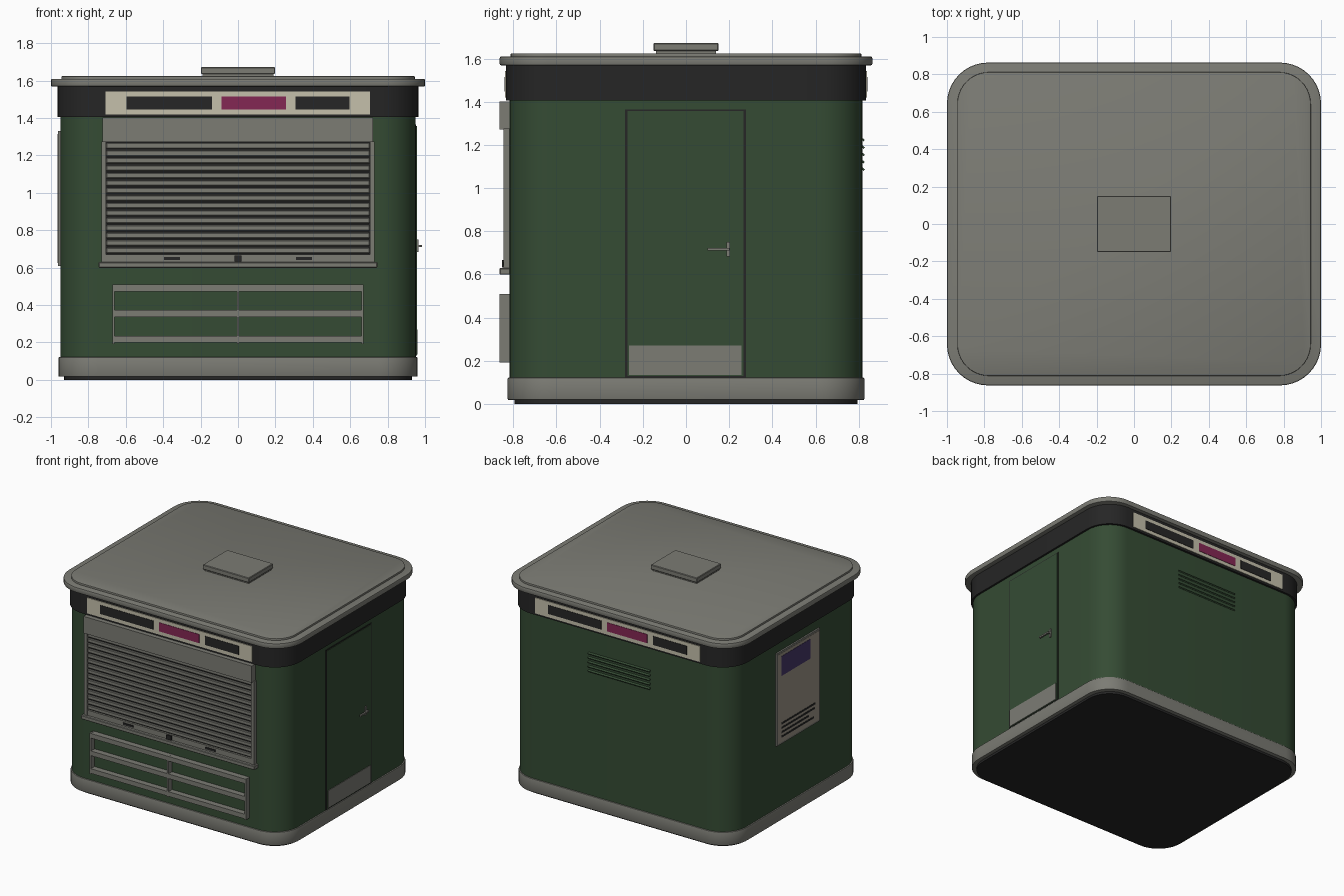
import bpy, bmesh, math
from mathutils import Matrix, Vector

if "Cube" in bpy.data.objects:
    bpy.data.objects.remove(bpy.data.objects["Cube"])


def material(name, rgb):
    m = bpy.data.materials.new(name)
    m.diffuse_color = (*rgb, 1)
    m.use_nodes = True
    m.node_tree.nodes["Principled BSDF"].inputs["Base Color"].default_value = m.diffuse_color
    return m


GREY = material("warm grey", (0.20, 0.20, 0.175))
GREEN = material("dark green", (0.035, 0.071, 0.034))
BLACK = material("soft black", (0.019, 0.019, 0.019))
CREAM = material("cream", (0.56, 0.53, 0.41))
MAGENTA = material("magenta", (0.23, 0.02, 0.088))
PURPLE = material("purple", (0.058, 0.036, 0.135))
PAPER = material("poster paper", (0.33, 0.29, 0.235))


def finish(name, bm, mat, smooth=False):
    bmesh.ops.recalc_face_normals(bm, faces=bm.faces)
    me = bpy.data.meshes.new(name)
    bm.to_mesh(me)
    bm.free()
    me.materials.append(mat)
    ob = bpy.data.objects.new(name, me)
    bpy.context.collection.objects.link(ob)
    if smooth:
        bpy.ops.object.select_all(action='DESELECT')
        ob.select_set(True)
        bpy.context.view_layer.objects.active = ob
        bpy.ops.object.shade_smooth_by_angle(angle=math.radians(35))
    return ob


def boxes(name, mat, *spans, bevel=0):
    """One object from boxes given as (x0, x1, y0, y1, z0, z1)."""
    bm = bmesh.new()
    for x0, x1, y0, y1, z0, z1 in spans:
        centre = Vector((x0 + x1, y0 + y1, z0 + z1)) / 2
        size = Matrix.Diagonal((x1 - x0, y1 - y0, z1 - z0, 1))
        bmesh.ops.create_cube(bm, size=1, matrix=Matrix.Translation(centre) @ size)
    if bevel:
        bmesh.ops.bevel(bm, geom=bm.edges[:], offset=bevel, segments=1, affect='EDGES')
    return finish(name, bm, mat)


def rounded_slab(name, mat, hx, hy, r, z0, z1, bevel=0):
    """Upright slab with rounded plan corners."""
    bm = bmesh.new()
    pts, n = [], 10
    for k, (sx, sy) in enumerate(((1, 1), (-1, 1), (-1, -1), (1, -1))):
        for i in range(n + 1):
            a = math.pi / 2 * (k + i / n)
            pts.append((sx * (hx - r) + r * math.cos(a), sy * (hy - r) + r * math.sin(a), z0))
    base = bm.faces.new([bm.verts.new(p) for p in pts])
    ext = bmesh.ops.extrude_face_region(bm, geom=[base])["geom"]
    bmesh.ops.translate(bm, vec=(0, 0, z1 - z0),
                        verts=[v for v in ext if isinstance(v, bmesh.types.BMVert)])
    if bevel:
        rim = [e for e in bm.edges if abs(e.verts[0].co.z - e.verts[1].co.z) < 1e-6]
        bmesh.ops.bevel(bm, geom=rim, offset=bevel, segments=2, profile=0.5, affect='EDGES')
    return finish(name, bm, mat, True)


# Main shell, bottom to top
rounded_slab("foot", BLACK, 0.93, 0.795, 0.19, 0, 0.03)
rounded_slab("plinth", GREY, 0.96, 0.826, 0.21, 0.018, 0.122, 0.005)
rounded_slab("wall_body", GREEN, 0.95, 0.817, 0.20, 0.11, 1.42)
rounded_slab("fascia_band", BLACK, 0.965, 0.833, 0.215, 1.405, 1.568)
rounded_slab("roof_slab", GREY, 1.0, 0.863, 0.22, 1.568, 1.61, 0.008)
rounded_slab("roof_top", GREY, 0.945, 0.812, 0.17, 1.60, 1.624, 0.004)

# Roof hatch
boxes("hatch_base", GREY, (-0.19, 0.19, -0.14, 0.14, 1.61, 1.64))
boxes("hatch_lid", GREY, (-0.198, 0.198, -0.15, 0.15, 1.635, 1.672), bevel=0.004)

# Fascia signs, front and back
for side, turn in (("front", 0), ("back", math.pi)):
    parts = [
        boxes(side + "_sign", CREAM, (-0.708, 0.706, -0.839, -0.82, 1.42, 1.542)),
        boxes(side + "_sign_dark_panels", BLACK,
              (-0.597, -0.14, -0.842, -0.837, 1.447, 1.515),
              (0.308, 0.595, -0.842, -0.837, 1.447, 1.515)),
        boxes(side + "_sign_colour_panel", MAGENTA,
              (-0.088, 0.256, -0.842, -0.837, 1.447, 1.515))]
    for p in parts:
        p.rotation_euler.z = turn

# Roller shutter
boxes("shutter_housing", GREY, (-0.725, 0.722, -0.863, -0.81, 1.272, 1.402))
boxes("shutter_rails", GREY,
      *[(s - 0.013, s + 0.013, -0.846, -0.81, 0.62, 1.275) for s in (-0.718, 0.718)])
boxes("shutter_recess", BLACK, (-0.706, 0.706, -0.826, -0.81, 0.63, 1.272))
boxes("shutter_slats", GREY,
      *[(-0.705, 0.705, -0.838, -0.82, 0.677 + 0.04 * i, 0.707 + 0.04 * i) for i in range(15)],
      bevel=0.004)
boxes("shutter_bottom_bar", GREY, (-0.705, 0.705, -0.841, -0.81, 0.625, 0.67))
boxes("shutter_grips", BLACK,
      *[(s - 0.043, s + 0.043, -0.848, -0.838, 0.642, 0.657) for s in (-0.353, 0.353)])
boxes("shutter_lock", BLACK, (-0.02, 0.02, -0.852, -0.838, 0.632, 0.666))
boxes("counter_sill", GREY, (-0.745, 0.745, -0.864, -0.81, 0.599, 0.63), bevel=0.004)

# Display rack under the counter
boxes("rack_rails", GREY,
      *[(-0.668, 0.668, -0.862, -0.81, z, z + 0.036) for z in (0.199, 0.337, 0.473)])
boxes("rack_uprights", GREY,
      *[(s - 0.006, s + 0.006, -0.863, -0.81, 0.193, 0.51) for s in (-0.666, 0, 0.666)])

# Side door on the right
boxes("door_gap", BLACK, (0.94, 0.953, -0.282, 0.277, 0.122, 1.365))
boxes("door_leaf", GREEN, (0.94, 0.957, -0.272, 0.267, 0.13, 1.357))
boxes("door_kick_plate", GREY, (0.95, 0.961, -0.263, 0.257, 0.135, 0.27))
boxes("door_handle", GREY,
      (0.95, 0.965, 0.188, 0.204, 0.683, 0.75),
      (0.96, 0.985, 0.19, 0.202, 0.71, 0.722),
      (0.973, 0.985, 0.1, 0.202, 0.71, 0.722))

# Poster case on the left
boxes("poster_frame", GREY, (-0.962, -0.94, -0.27, 0.26, 0.61, 1.33))
boxes("poster_sheet", PAPER, (-0.964, -0.955, -0.255, 0.245, 0.625, 1.315))
boxes("poster_picture", PURPLE, (-0.966, -0.96, -0.145, 0.208, 1.14, 1.292))
boxes("poster_lines", BLACK,
      *[(-0.966, -0.96, end, 0.208, z, z + 0.014)
        for z, end in ((0.66, -0.19), (0.694, -0.13), (0.728, -0.2), (0.762, -0.21))])

# Louvred vent on the back: slanted blades
bm = bmesh.new()
for i in range(5):
    m = (Matrix.Translation((0, 0.817, 1.09 + 0.034 * i)) @ Matrix.Rotation(math.radians(-35), 4, 'X')
         @ Matrix.Diagonal((0.53, 0.022, 0.009, 1)))
    bmesh.ops.create_cube(bm, size=1, matrix=m)
finish("vent_blades", bm, GREEN)
